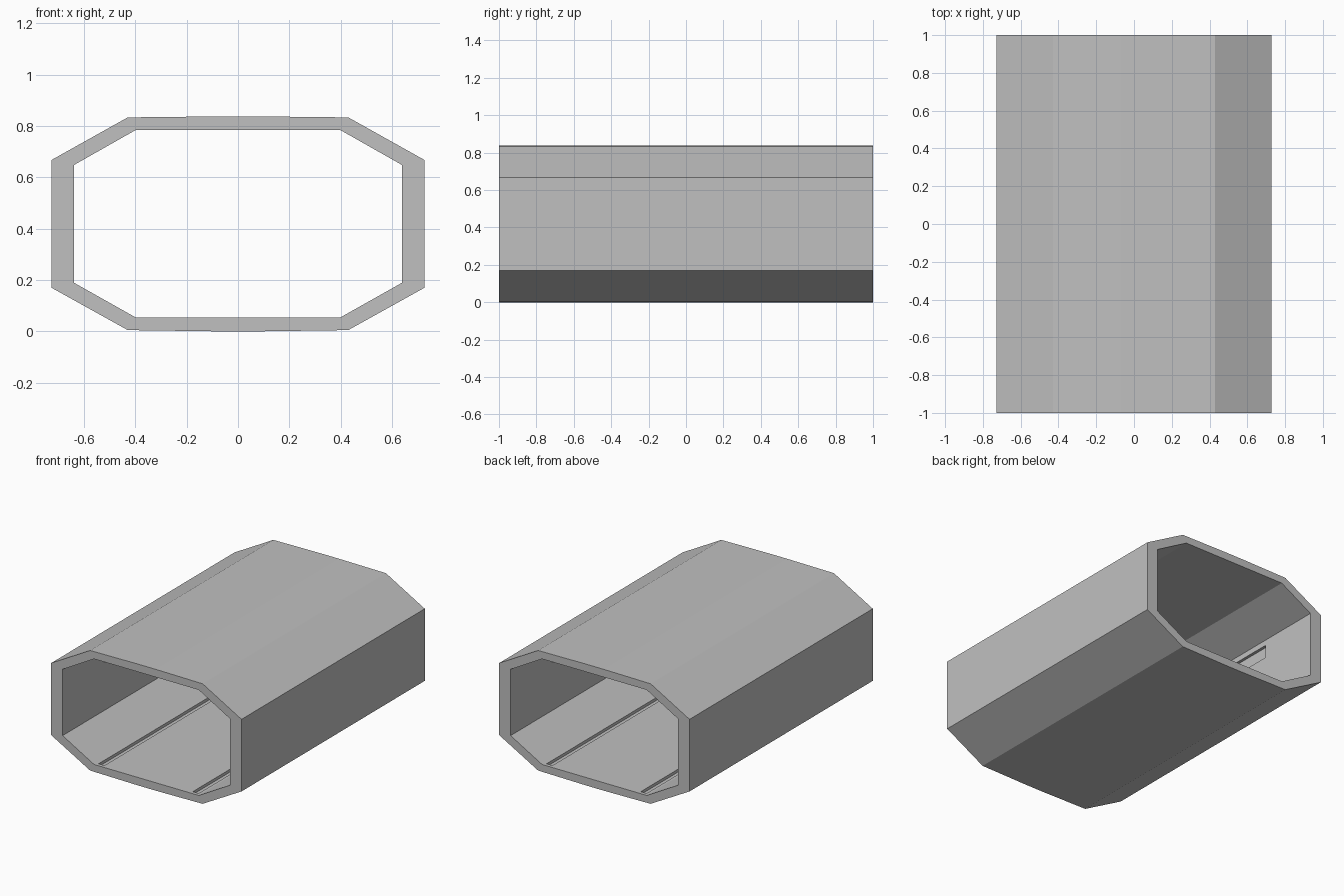
import bpy
import bmesh

cube = bpy.data.objects.get("Cube")
if cube:
    bpy.data.objects.remove(cube, do_unlink=True)

grey = bpy.data.materials.new("light_grey")
grey.use_nodes = True
grey.diffuse_color = (0.53, 0.53, 0.53, 1)
grey.node_tree.nodes["Principled BSDF"].inputs["Base Color"].default_value = grey.diffuse_color


def finish(name, bm):
    bmesh.ops.recalc_face_normals(bm, faces=bm.faces)
    mesh = bpy.data.meshes.new(name)
    bm.to_mesh(mesh)
    bm.free()
    mesh.materials.append(grey)
    obj = bpy.data.objects.new(name, mesh)
    bpy.context.collection.objects.link(obj)
    return obj


def mirrored(half):
    return half + [(-x, z) for x, z in reversed(half)]


# Octagonal sleeve: right half profiles from bottom to top, slightly crowned outside
outer = mirrored([(0.07, 0), (0.43, 0.005), (0.727, 0.17),
                  (0.727, 0.668), (0.43, 0.834), (0.07, 0.838)])
inner = mirrored([(0.07, 0.055), (0.40, 0.055), (0.64, 0.19),
                  (0.64, 0.648), (0.40, 0.784), (0.07, 0.784)])
bm = bmesh.new()
rings = [[bm.verts.new((x, y, z)) for x, z in profile]
         for profile, y in ((outer, -1), (outer, 1), (inner, 1), (inner, -1))]
count = len(outer)
for r in range(4):
    a, b = rings[r], rings[(r + 1) % 4]
    for i in range(count):
        j = (i + 1) % count
        bm.faces.new((a[i], a[j], b[j], b[i]))
sleeve = finish("octagonal_sleeve", bm)


def cut_recess(name, center, size):
    bm = bmesh.new()
    bmesh.ops.create_cube(bm, size=1)
    bmesh.ops.scale(bm, vec=size, verts=bm.verts)
    bmesh.ops.translate(bm, vec=center, verts=bm.verts)
    cutter = finish(name, bm)
    cutter.hide_render = True
    cutter.hide_viewport = True
    cutter.display_type = 'WIRE'
    cut = sleeve.modifiers.new(name, 'BOOLEAN')
    cut.operation = 'DIFFERENCE'
    cut.solver = 'EXACT'
    cut.object = cutter


# Shallow floor grooves and wall recesses on both sides
for side, label in ((1, "left"), (-1, "right")):
    cut_recess(label + "_floor_groove_cutter", (side * 0.36, 0, 0.06), (0.045, 1.95, 0.05))
    cut_recess(label + "_wall_recess_cutter", (side * 0.63, 0, 0.565), (0.06, 1.1, 0.09))

# Bake the cuts into the sleeve and drop the helpers
evaluated = sleeve.evaluated_get(bpy.context.evaluated_depsgraph_get())
baked = bpy.data.meshes.new_from_object(evaluated)
cutters = [m.object for m in sleeve.modifiers]
sleeve.modifiers.clear()
sleeve.data = baked
for cutter in cutters:
    bpy.data.objects.remove(cutter, do_unlink=True)
